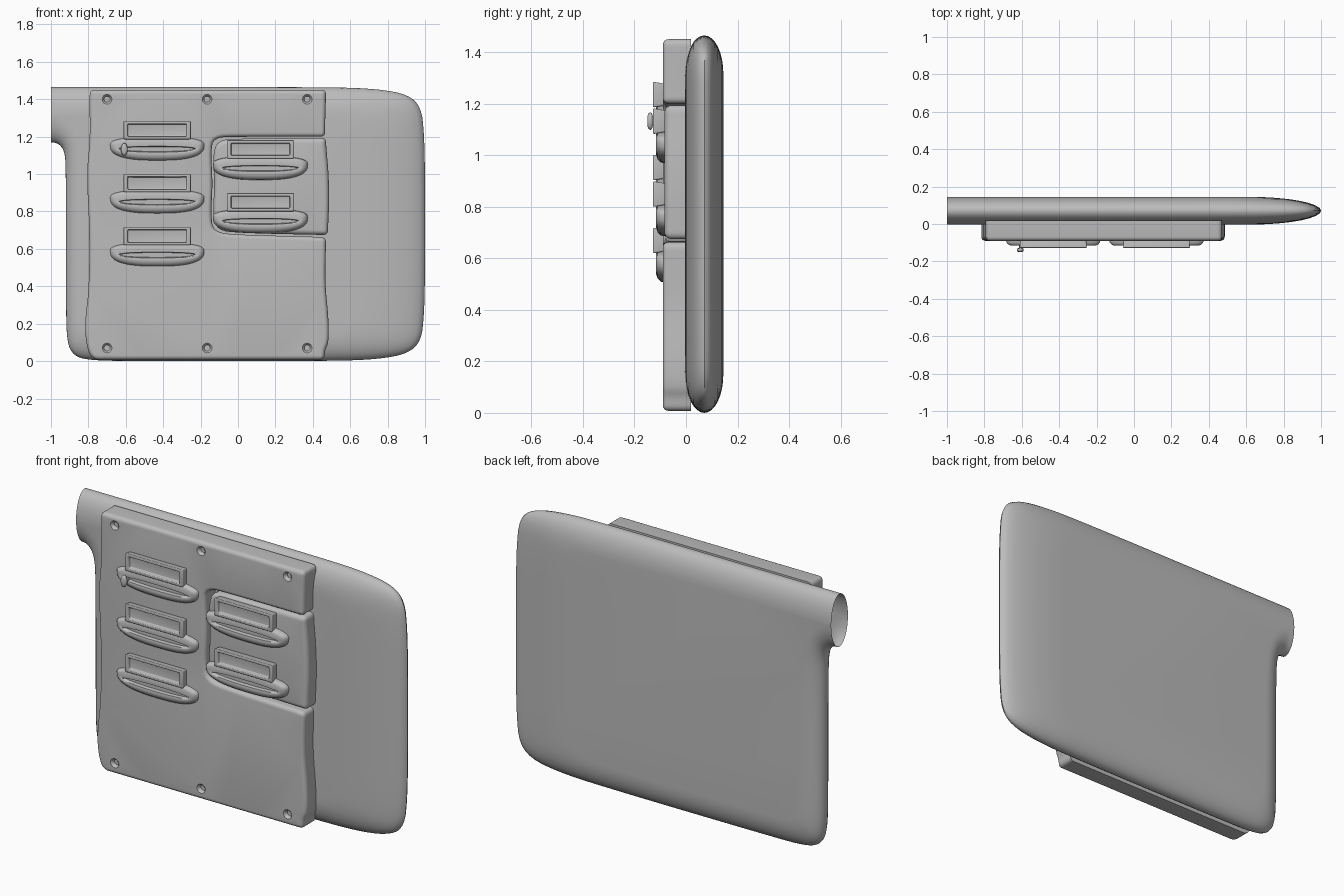
import bpy, bmesh, math
from mathutils import Vector

cube = bpy.data.objects.get("Cube")
if cube:
    bpy.data.objects.remove(cube, do_unlink=True)

grey = bpy.data.materials.new("plain grey")
grey.use_nodes = True
grey.diffuse_color = (0.5, 0.5, 0.5, 1)
grey.node_tree.nodes["Principled BSDF"].inputs["Base Color"].default_value = (0.5, 0.5, 0.5, 1)


def finish(name, bm, bevel=0, angle=35):
    bmesh.ops.remove_doubles(bm, verts=bm.verts, dist=1e-5)
    bmesh.ops.recalc_face_normals(bm, faces=bm.faces)
    mesh = bpy.data.meshes.new(name)
    bm.to_mesh(mesh)
    bm.free()
    mesh.materials.append(grey)
    ob = bpy.data.objects.new(name, mesh)
    bpy.context.collection.objects.link(ob)
    bpy.ops.object.select_all(action='DESELECT')
    bpy.context.view_layer.objects.active = ob
    ob.select_set(True)
    if bevel:
        mod = ob.modifiers.new("soft edges", 'BEVEL')
        mod.width, mod.segments, mod.angle_limit = bevel, 4, math.radians(50)
        bpy.ops.object.modifier_apply(modifier=mod.name)
    bpy.ops.object.shade_smooth_by_angle(angle=math.radians(angle))


def soften(points, closed):
    """Round a polygon by cutting its corners twice."""
    pts = [Vector(p) for p in points]
    for _ in range(2):
        out = []
        for i in range(len(pts) if closed else len(pts) - 1):
            a, b = pts[i], pts[(i + 1) % len(pts)]
            out += [a.lerp(b, 0.25), a.lerp(b, 0.75)]
        pts = out if closed else [pts[0]] + out + [pts[-1]]
    return pts


def skin(bm, rings, closed=True):
    """Join a stack of rings with quads and return the rows of vertices."""
    rows = [[bm.verts.new(p) for p in ring] for ring in rings]
    n = len(rows[0])
    for a, b in zip(rows, rows[1:]):
        for i in range(n if closed else n - 1):
            j = (i + 1) % n
            bm.faces.new((a[i], a[j], b[j], b[i]))
    return rows


def loft(rings, closed=True):
    bm = bmesh.new()
    rows = skin(bm, rings, closed)
    bm.faces.new(rows[0])
    bm.faces.new(rows[-1])
    return bm


def ellipse(x, y, z, w, h, n=20):
    return [(x + w * math.cos(t * math.tau / n), y, z + h * math.sin(t * math.tau / n))
            for t in range(n)]


def plate(name, outline, front, round_off, holes=()):
    """Clockwise outline with a rounded front edge and sunken holes."""
    pts = soften(outline, True)
    inward = []
    for i, p in enumerate(pts):
        d = (pts[(i + 1) % len(pts)] - pts[i - 1]).normalized()
        inward.append(Vector((d.y, -d.x)))
    levels = [(0, 0.02)]
    for k in range(6):
        a = k / 5 * math.pi / 2
        levels.append((round_off * (1 - math.cos(a)), front + round_off * (1 - math.sin(a))))
    bm = bmesh.new()
    rows = skin(bm, [[(p.x + n.x * inset, y, p.y + n.y * inset) for p, n in zip(pts, inward)]
                     for inset, y in levels])
    bm.faces.new(rows[0])
    rims = [rows[-1]]
    for x, z in holes:
        hole = skin(bm, [ellipse(x, front + depth, z, r, r, 16)
                         for r, depth in ((0.026, 0), (0.02, 0.005), (0.016, 0.02))])
        bm.faces.new(hole[-1])
        rims.append(hole[0])
    edges = [bm.edges.get((v, r[i - 1])) for r in rims for i, v in enumerate(r)]
    bmesh.ops.triangle_fill(bm, use_beauty=True, edges=edges, normal=(0, -1, 0))
    finish(name, bm)


# Flat body with open neck: rim x, z, then the matching edge of the flat face
HEIGHT = 1.465
right_bottom = [(0.5, 0, 0.4, 0.15), (0.75, 0.01, 0.5, 0.16), (0.91, 0.04, 0.57, 0.19),
                (0.98, 0.11, 0.6, 0.22), (0.995, 0.25, 0.62, 0.33), (1, 0.45, 0.62, 0.45)]
right_top = [(x, HEIGHT - z, u, HEIGHT - w) for x, z, u, w in reversed(right_bottom)]
rim = [(-1, 1.17, -1, 1.317), (-0.96, 1.165, -0.95, 1.31), (-0.925, 1.12, -0.85, 1.22),
       (-0.92, 1, -0.8, 1), (-0.92, 0.3, -0.8, 0.35), (-0.915, 0.1, -0.79, 0.2),
       (-0.88, 0.03, -0.76, 0.17), (-0.8, 0.005, -0.7, 0.15), (-0.6, 0, -0.55, 0.15)]
rim += right_bottom + right_top
rim += [(-0.6, HEIGHT, -0.55, 1.317), (-1, HEIGHT, -1, 1.317)]
rim = soften(rim, False)
rings = []
for k in range(17):
    a = math.pi * (k / 16 - 0.5)
    c = math.cos(a)
    rings.append([(p[2] + (p[0] - p[2]) * c, 0.071 + 0.074 * math.sin(a),
                   p[3] + (p[1] - p[3]) * c) for p in rim])
finish("body", loft(rings, False), angle=50)

# Main cover with wavy sides, a notch and six screw holes
plate("main_cover", [
    (-0.79, 1.45), (-0.74, 1.45), (0.42, 1.45), (0.47, 1.45), (0.47, 1.4),
    (0.465, 1.25), (0.465, 1.2), (0.41, 1.2), (0, 1.2), (-0.13, 1.195), (-0.145, 1.12),
    (-0.135, 0.95), (-0.145, 0.78), (-0.13, 0.69), (0, 0.675), (0.42, 0.665),
    (0.47, 0.66), (0.47, 0.61), (0.465, 0.42), (0.485, 0.22), (0.485, 0.1), (0.465, 0.06),
    (0.46, 0.008), (0.41, 0.008), (-0.7, 0.008), (-0.78, 0.008), (-0.81, 0.08),
    (-0.82, 0.2), (-0.795, 0.4), (-0.795, 0.75), (-0.81, 1), (-0.79, 1.2), (-0.795, 1.4)],
    -0.09, 0.022, [(x, z) for x in (-0.7, -0.165, 0.37) for z in (0.07, 1.4)])

# Smaller cover seated in the notch
plate("side_cover", [
    (-0.135, 1.1), (-0.11, 1.18), (0, 1.19), (0.42, 1.193), (0.47, 1.193), (0.472, 1.14),
    (0.485, 1), (0.488, 0.85), (0.482, 0.73), (0.48, 0.675), (0.43, 0.675), (0, 0.685),
    (-0.11, 0.7), (-0.135, 0.78), (-0.125, 0.95)], -0.083, 0.026)


def slot_frame(name, x, z):
    """Raised rectangular frame around a sunken window."""
    bm = loft([[(x + sx * w, y, z + sz * h) for sx, sz in ((-1, -1), (1, -1), (1, 1), (-1, 1))]
               for w, h, y in ((0.175, 0.04, -0.07), (0.18, 0.05, -0.128),
                               (0.157, 0.032, -0.128), (0.157, 0.032, -0.108))])
    finish(name, bm, 0.006)


def scoop(name, x, z):
    """Swollen lip with a narrow lens-shaped slit."""
    def ring(w, top, bottom, y, rise, power):
        pts = []
        for i in range(40):
            c, s = math.cos(i * math.tau / 40), math.sin(i * math.tau / 40)
            u = math.copysign(abs(c) ** power, c)
            v = math.copysign(abs(s) ** power, s)
            pts.append((x + w * u, y, z + rise + v * (top if s > 0 else bottom)))
        return pts
    finish(name, loft([
        ring(0.255, 0.045, 0.085, -0.075, 0, 0.75), ring(0.25, 0.043, 0.08, -0.098, 0, 0.75),
        ring(0.24, 0.038, 0.068, -0.11, 0, 0.75), ring(0.225, 0.03, 0.05, -0.116, 0, 0.8),
        ring(0.205, 0.014, 0.018, -0.113, -0.02, 0.9), ring(0.195, 0.011, 0.014, -0.095, -0.02, 0.9)]),
        angle=50)


# Five slots, three on the main cover and two on the side cover
spots = [(-0.432, 1.235 - 0.283 * i) for i in range(3)] + [(0.12, 1.132), (0.12, 0.849)]
for n, (x, z) in enumerate(spots, 1):
    slot_frame(f"slot_frame_{n}", x, z)
    scoop(f"slot_lip_{n}", x, z - 0.08)

# Small pull knob on the top slot
knob = ((0.45, -0.1), (0.45, -0.128), (0.9, -0.132), (1, -0.138), (0.9, -0.146), (0.5, -0.15))
finish("pull_knob", loft([ellipse(-0.608, y, 1.132, 0.018 * r, 0.034 * r) for r, y in knob]), angle=60)
